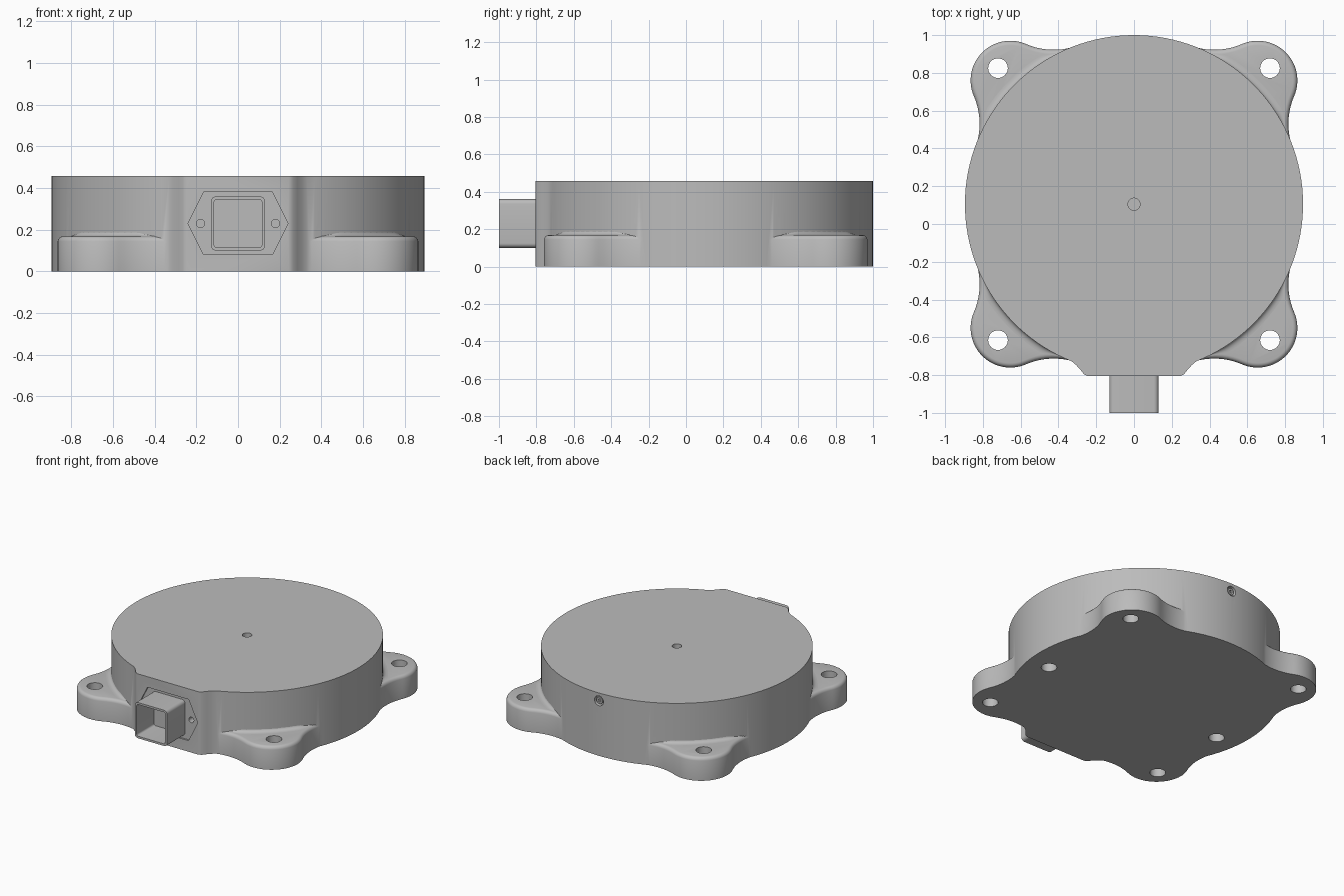
import bpy, bmesh, math
from math import sin, cos, radians, atan2, hypot, pi

if "Cube" in bpy.data.objects:
    bpy.data.objects.remove(bpy.data.objects["Cube"])

grey = bpy.data.materials.new("housing grey")
grey.use_nodes = True
grey.diffuse_color = (0.5, 0.5, 0.5, 1)
grey.node_tree.nodes["Principled BSDF"].inputs["Base Color"].default_value = (0.5, 0.5, 0.5, 1)

CY = 0.105          # centre of the round body along y
R = 0.895           # body radius
TOP = 0.457
FLAT = -0.805       # front face of the body


def loft(name, rings, closed=True):
    """Skin equal-length rings; closed rings get end caps."""
    bm = bmesh.new()
    rows = [[bm.verts.new(p) for p in ring] for ring in rings]
    n = len(rows[0])
    for a, b in zip(rows, rows[1:]):
        for i in range(n if closed else n - 1):
            j = (i + 1) % n
            bm.faces.new((a[i], a[j], b[j], b[i]))
    if closed:
        bm.faces.new(rows[0])
        bm.faces.new(rows[-1])
        bmesh.ops.recalc_face_normals(bm, faces=bm.faces)
    mesh = bpy.data.meshes.new(name)
    bm.to_mesh(mesh)
    bm.free()
    mesh.materials.append(grey)
    obj = bpy.data.objects.new(name, mesh)
    bpy.context.collection.objects.link(obj)
    return obj


def prism_z(name, pts, lo, hi):
    return loft(name, [[(x, y, z) for x, y in pts] for z in (lo, hi)])


def prism_y(name, pts, lo, hi):
    return loft(name, [[(x, y, z) for x, z in pts] for y in (lo, hi)])


def arc(cx, cy, r, a0, a1, n):
    return [(cx + r * cos(a0 + (a1 - a0) * i / n), cy + r * sin(a0 + (a1 - a0) * i / n))
            for i in range(n + 1)]


def circle(cx, cy, r, n=32):
    return arc(cx, cy, r, 0, 2 * pi, n)[:-1]


def rounded_square(cz, half, r):
    pts = []
    for k, (sx, sz) in enumerate([(1, 1), (-1, 1), (-1, -1), (1, -1)]):
        pts += arc(sx * (half - r), cz + sz * (half - r), r, k * pi / 2, (k + 1) * pi / 2, 5)
    return pts


def boolean(obj, tool, operation):
    mod = obj.modifiers.new(operation.lower(), "BOOLEAN")
    mod.operation = operation
    mod.solver = "EXACT"
    mod.object = tool
    bpy.context.view_layer.objects.active = obj
    bpy.ops.object.modifier_apply(modifier=mod.name)
    bpy.data.objects.remove(tool)


def smooth(obj):
    bpy.ops.object.select_all(action="DESELECT")
    obj.select_set(True)
    bpy.context.view_layer.objects.active = obj
    bpy.ops.object.shade_smooth_by_angle(angle=radians(32))


# Round body with a flat pad on the front
pad = [(0.308, -0.745), (0.285, -0.77), (0.265, -0.795), (0.245, FLAT)]
start = -math.acos(0.33 / R)
outline = arc(0, CY, R, start, pi - start, 120)
outline += [(-x, y) for x, y in pad] + pad[::-1]
housing = prism_z("housing", outline, 0, TOP)

# Mounting base: four lobes blended tangentially into the body circle
LOBE, LOBE_R, BLEND, INNER = 0.655, 0.21, 0.37, R - 0.004


def base_outline(inset):
    d, a, b = LOBE * math.sqrt(2), INNER + BLEND, LOBE_R + BLEND
    phi = pi / 4 - math.acos((d * d + a * a - b * b) / (2 * d * a))
    cx, cy = a * cos(phi), a * sin(phi)
    end = atan2(LOBE - cy, LOBE - cx) - 2 * pi
    half = arc(0, 0, INNER - inset, 0, phi, 8)
    half += arc(cx, cy, BLEND + inset, phi - pi, end, 10)[1:]
    half += arc(LOBE, LOBE, LOBE_R - inset, end + pi, pi / 4, 14)[1:]
    quarter = half + [(y, x) for x, y in half[-2:0:-1]]
    pts = []
    for k in range(4):
        c, s = (1, 0, -1, 0)[k], (0, 1, 0, -1)[k]
        pts += [(c * x - s * y, s * x + c * y + CY) for x, y in quarter]
    return pts


edge = [(0, 0), (0, 0.145), (0.003, 0.154), (0.008, 0.161), (0.015, 0.166), (0.024, 0.168)]
base = loft("mounting_base", [[(x, y, z) for x, y in base_outline(o)] for o, z in edge])
boolean(housing, base, "UNION")

# Through holes in the lobes, and two blind holes underneath
for sx in (-1, 1):
    for sy in (-1, 1):
        boolean(housing, prism_z("bolt_cut", circle(sx * 0.72, CY + sy * 0.72, 0.052), -0.1, 0.3),
                "DIFFERENCE")
    boolean(housing, prism_z("blind_cut", circle(sx * 0.72, -0.013, 0.052), -0.1, 0.12), "DIFFERENCE")

# Centre hole in the lid
boolean(housing, prism_z("centre_cut", circle(0, CY, 0.032), TOP - 0.08, TOP + 0.1), "DIFFERENCE")

# Shallow pointed recess and screw holes around the connector
MID = 0.23
recess = [(0.165, MID + 0.15), (-0.165, MID + 0.15), (-0.24, MID),
          (-0.165, MID - 0.15), (0.165, MID - 0.15), (0.24, MID)]
boolean(housing, prism_y("recess_cut", recess, FLAT - 0.1, FLAT + 0.012), "DIFFERENCE")
for sx in (-1, 1):
    boolean(housing, prism_y("screw_cut", circle(sx * 0.18, MID, 0.02, 20), FLAT - 0.1, FLAT + 0.06),
            "DIFFERENCE")

# Small round port at the back
boolean(housing, prism_y("port_cut", circle(0, 0.4, 0.036, 24), 0.97, 1.1), "DIFFERENCE")
smooth(housing)
port = prism_y("back_port_screw", circle(0, 0.4, 0.024, 24), 0.96, 0.993)
boolean(port, prism_y("socket_cut", circle(0, 0.4, 0.012, 6), 0.98, 1.1), "DIFFERENCE")
smooth(port)

# Square connector shell, open at the front
shell = prism_y("connector_shell", rounded_square(MID, 0.13, 0.025), -1.0, FLAT + 0.04)
boolean(shell, prism_y("shell_cut", rounded_square(MID, 0.115, 0.014), -1.1, FLAT + 0.005), "DIFFERENCE")
smooth(shell)

# Concave fillets where the lobes meet the body wall
for k, name in enumerate(("back_left", "back_right", "front_right", "front_left")):
    rings = []
    for i in range(33):
        t = -1 + i / 16
        ang = radians(45 + 90 * k + 19 * t)
        size = min(1, (1 - abs(t)) * 3)
        ring = []
        for j in range(7):
            q = j / 6 * pi / 2
            rad = R - 0.001 + 0.035 * size * (1 - sin(q))
            ring.append((rad * cos(ang), CY + rad * sin(ang), 0.168 + 0.022 * size * (1 - cos(q))))
        rings.append(ring)
    smooth(loft(name + "_lobe_fillet", rings, closed=False))
